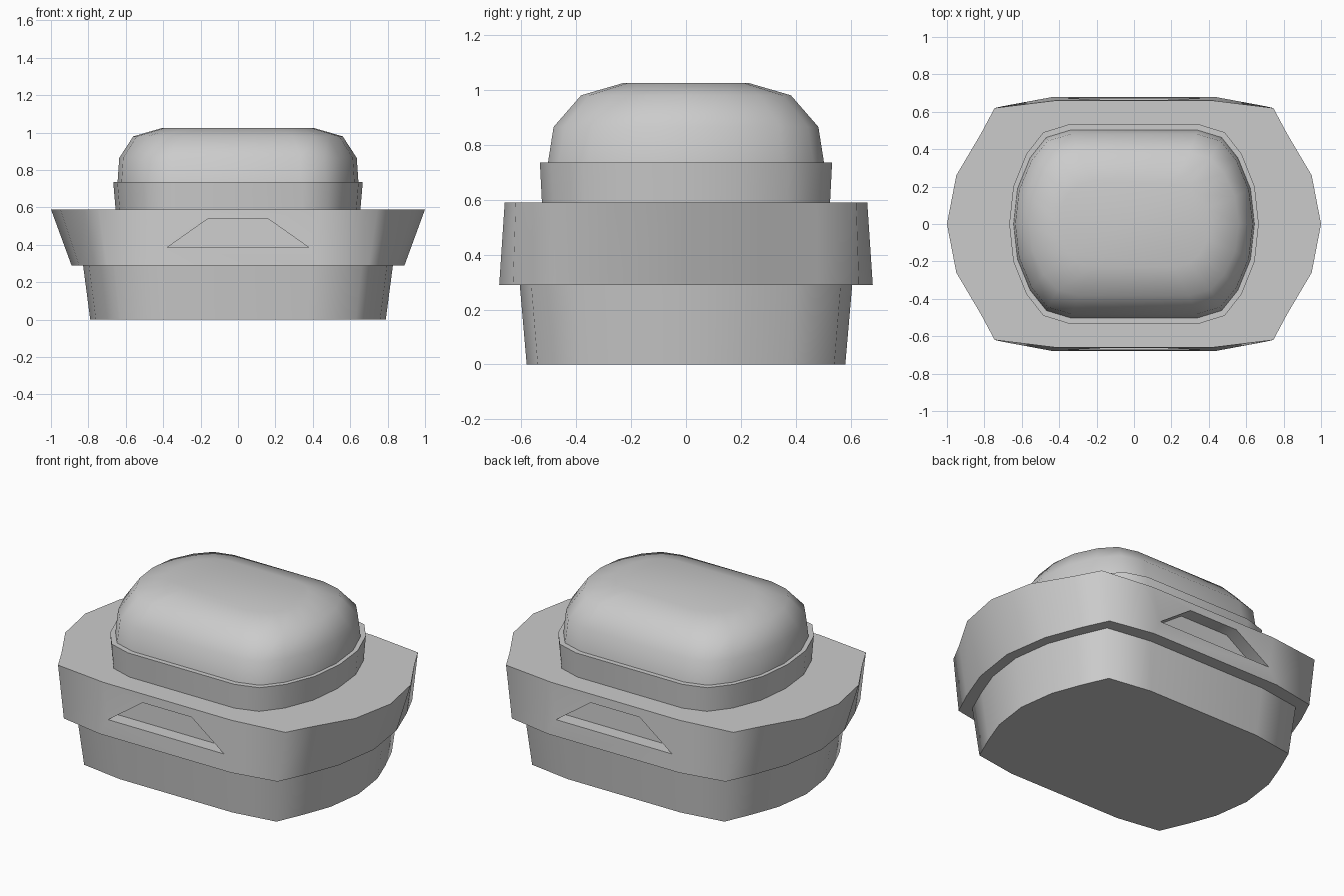
import bpy
import bmesh
import math

cube = bpy.data.objects.get("Cube")
if cube:
    bpy.data.objects.remove(cube, do_unlink=True)

grey = bpy.data.materials.new("light_grey")
grey.use_nodes = True
grey.diffuse_color = (0.6, 0.6, 0.6, 1)
bsdf = grey.node_tree.nodes["Principled BSDF"]
bsdf.inputs["Base Color"].default_value = grey.diffuse_color
bsdf.inputs["Roughness"].default_value = 0.6


def outline(quarter, sx=1.0, sy=1.0):
    """Mirror a quarter outline (tip on +x, ending on +y) into a full loop."""
    right = quarter + [(-x, y) for x, y in reversed(quarter)]
    loop = right + [(x, -y) for x, y in reversed(right[1:-1])]
    return [(x * sx, y * sy) for x, y in loop]


def loft(name, sections):
    """Skin a closed solid through (height, loop) sections."""
    bm = bmesh.new()
    rings = [[bm.verts.new((x, y, z)) for x, y in loop] for z, loop in sections]
    for low, high in zip(rings, rings[1:]):
        n = len(low)
        for i in range(n):
            j = (i + 1) % n
            bm.faces.new((low[i], low[j], high[j], high[i]))
    bm.faces.new(rings[0][::-1])
    bm.faces.new(rings[-1])
    bmesh.ops.recalc_face_normals(bm, faces=bm.faces)
    mesh = bpy.data.meshes.new(name)
    bm.to_mesh(mesh)
    bm.free()
    mesh.materials.append(grey)
    obj = bpy.data.objects.new(name, mesh)
    bpy.context.collection.objects.link(obj)
    return obj


def smooth(obj):
    bpy.ops.object.select_all(action="DESELECT")
    obj.select_set(True)
    bpy.context.view_layer.objects.active = obj
    bpy.ops.object.shade_smooth_by_angle(angle=math.radians(58))


# Tapered foot
foot = [(0.79, 0), (0.76, 0.22), (0.70, 0.38), (0.63, 0.54), (0.37, 0.58)]
base = loft("base", [(0, outline(foot)), (0.30, outline(foot, 1.05, 1.045))])

# Flared middle block
block_low = [(0.89, 0), (0.85, 0.27), (0.77, 0.48), (0.70, 0.63), (0.43, 0.68)]
block_top = [(1, 0), (0.95, 0.26), (0.82, 0.48), (0.745, 0.62), (0.42, 0.66)]
block = loft("middle_block", [(0.29, outline(block_low)), (0.59, outline(block_top))])

# Trapezoid grip recesses cut into the front and back
for side in (-1, 1):
    depth = 0.08
    low, high = [sorted((side * (y - depth), side * 0.8)) for y in (0.672, 0.665)]
    cutter = loft("recess_cutter", [
        (0.385, [(-0.38, low[0]), (0.38, low[0]), (0.38, low[1]), (-0.38, low[1])]),
        (0.54, [(-0.16, high[0]), (0.16, high[0]), (0.16, high[1]), (-0.16, high[1])]),
    ])
    cutter.hide_render = True
    cut = block.modifiers.new("recess", "BOOLEAN")
    cut.operation = "DIFFERENCE"
    cut.solver = "EXACT"
    cut.object = cutter
    bpy.context.view_layer.objects.active = block
    bpy.ops.object.modifier_apply(modifier=cut.name)
    bpy.data.objects.remove(cutter, do_unlink=True)

# Collar below the dome
round_end = [(0.667, 0), (0.645, 0.2), (0.575, 0.375), (0.485, 0.49), (0.35, 0.532)]
collar = loft("collar", [(0.58, outline(round_end, 0.98, 0.985)),
                         (0.735, outline(round_end))])

# Rounded dome: height, half length, half width
levels = [(0.72, 0.645, 0.505), (0.865, 0.635, 0.482),
          (0.98, 0.56, 0.382), (1.025, 0.405, 0.228)]
dome = loft("dome", [(z, outline(round_end, hx / 0.667, hy / 0.532))
                     for z, hx, hy in levels])

for part in (base, block, collar, dome):
    smooth(part)
